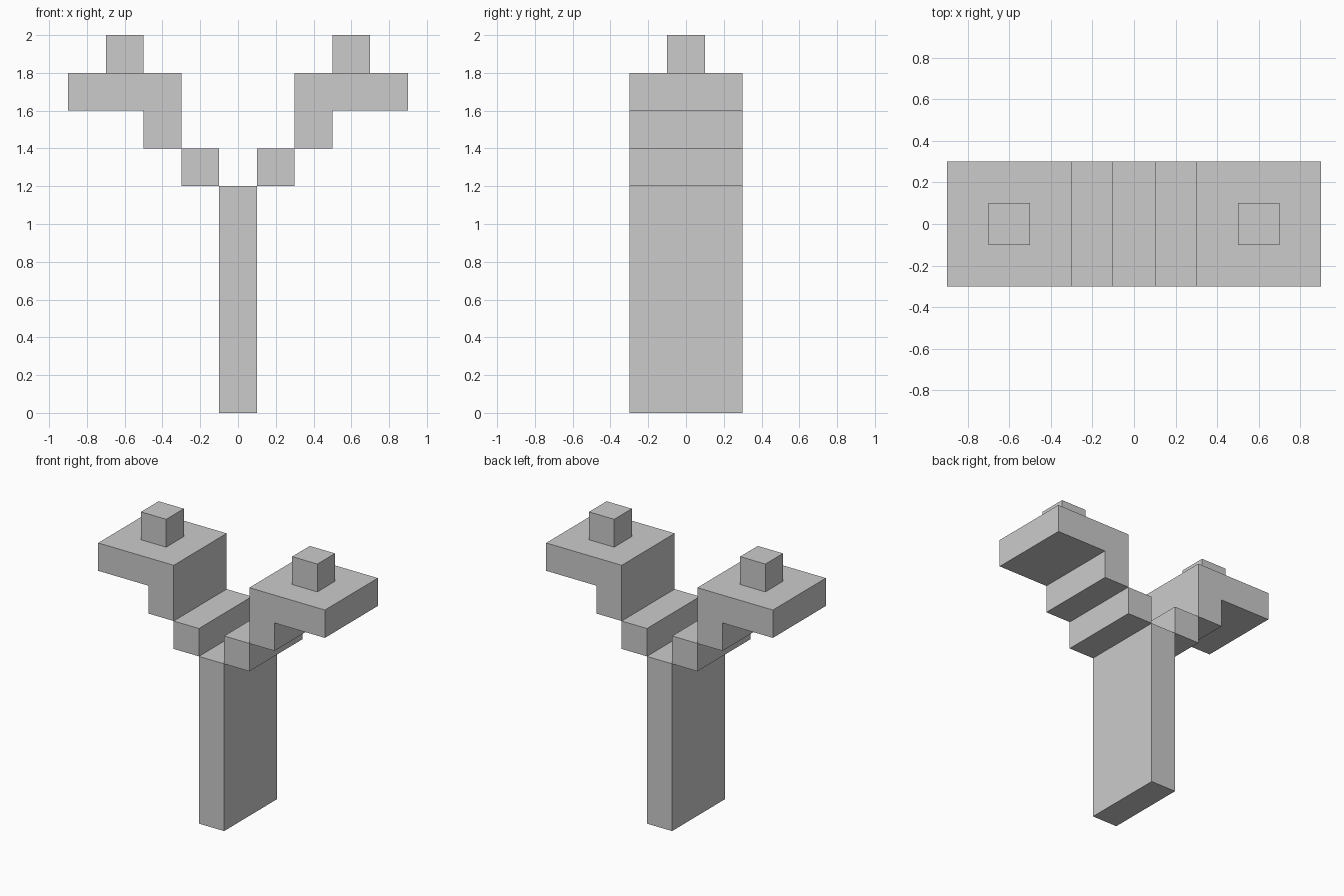
import bpy
import bmesh

cube = bpy.data.objects.get("Cube")
if cube:
    bpy.data.objects.remove(cube, do_unlink=True)

# One plain grey for the whole model
grey = bpy.data.materials.new("plain grey")
grey.use_nodes = True
colour = (0.6, 0.6, 0.6, 1)
grey.diffuse_color = colour
grey.node_tree.nodes["Principled BSDF"].inputs["Base Color"].default_value = colour

HALF_DEPTH = 0.3


def prism(name, outline, half_depth=HALF_DEPTH):
    """Extrude an (x, z) outline from front to back."""
    bm = bmesh.new()
    front = bm.faces.new([bm.verts.new((x, -half_depth, z)) for x, z in outline])
    swept = bmesh.ops.extrude_face_region(bm, geom=[front], use_keep_orig=True)
    moved = [v for v in swept["geom"] if isinstance(v, bmesh.types.BMVert)]
    bmesh.ops.translate(bm, verts=moved, vec=(0, 2 * half_depth, 0))
    bmesh.ops.recalc_face_normals(bm, faces=bm.faces)
    mesh = bpy.data.meshes.new(name)
    bm.to_mesh(mesh)
    bm.free()
    mesh.materials.append(grey)
    obj = bpy.data.objects.new(name, mesh)
    bpy.context.collection.objects.link(obj)
    return obj


def block(x0, x1, z0, z1):
    return [(x0, z0), (x1, z0), (x1, z1), (x0, z1)]


# Central post
prism("post", block(-0.1, 0.1, 0, 1.2))

# Stepped branches with a small peg on each end
bracket = [(0.3, 1.4), (0.5, 1.4), (0.5, 1.6), (0.9, 1.6), (0.9, 1.8), (0.3, 1.8)]
for side, sign in (("left", 1), ("right", -1)):
    for part, outline, depth in (
        ("lower_step", block(0.1, 0.3, 1.2, 1.4), HALF_DEPTH),
        ("bracket", bracket, HALF_DEPTH),
        ("peg", block(0.5, 0.7, 1.8, 2.0), 0.1),
    ):
        prism(f"{side}_{part}", [(sign * x, z) for x, z in outline], depth)
